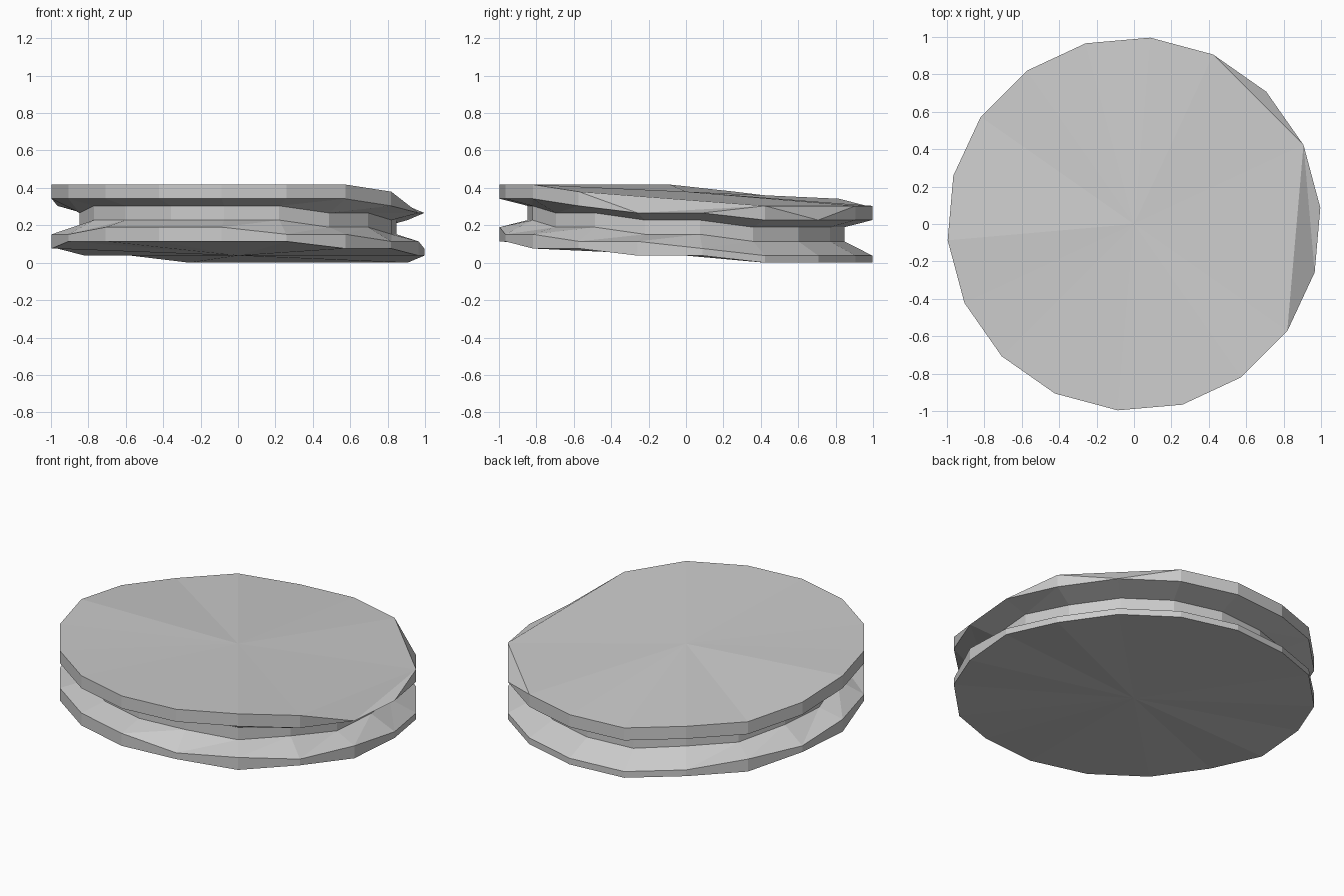
import bpy, bmesh, math

if "Cube" in bpy.data.objects:
    bpy.data.objects.remove(bpy.data.objects["Cube"])

SIDES = 18
STEP = 0.038          # heights snap to a coarse grid
START = math.radians(5)

# profile from bottom to top: radius, height at centre in grid steps
PROFILE = [(1.0, 1.5), (1.0, 2.9), (0.85, 4.5), (0.85, 6.5), (1.0, 7.6), (1.0, 9.7)]
CHIPPED = {0, 2, 17}  # corners where the top edge is cut down to the flange underside

bm = bmesh.new()


def ring(radius, height):
    verts = []
    for i in range(SIDES):
        a = START + i * math.tau / SIDES
        x, y = radius * math.cos(a), radius * math.sin(a)
        # tilted plane, snapped to the grid
        level = min(11, max(0, round(height - 1.7 * y - 0.8 * x)))
        verts.append(bm.verts.new((x, y, level * STEP)))
    return verts


def face(*verts):
    unique = list(dict.fromkeys(verts))
    if len(unique) > 2:
        bm.faces.new(unique)


rings = [ring(r, h) for r, h in PROFILE]

# chipped corners share the vertex below
for i in CHIPPED:
    bm.verts.remove(rings[-1][i])
    rings[-1][i] = rings[-2][i]

# side bands, split into triangles
for low, high in zip(rings, rings[1:]):
    for i in range(SIDES):
        j = (i + 1) % SIDES
        face(low[i], low[j], high[j])
        face(low[i], high[j], high[i])

# bottom fan
hub_low = bm.verts.new((0, 0, 1 * STEP))
for i in range(SIDES):
    face(hub_low, rings[0][(i + 1) % SIDES], rings[0][i])

# top fan between intact corners, plus sloped faces filling the chips
hub_top = bm.verts.new((0, 0, 10 * STEP))
top = rings[-1]
intact = [i for i in range(SIDES) if i not in CHIPPED]
for n, i in enumerate(intact):
    j = intact[(n + 1) % len(intact)]
    face(hub_top, top[i], top[j])
    span = (j - i) % SIDES
    for k in range(1, span):
        face(top[j], top[i + k - 1], top[(i + k) % SIDES])

bmesh.ops.recalc_face_normals(bm, faces=bm.faces)
mesh = bpy.data.meshes.new("grooved_disc")
bm.to_mesh(mesh)
bm.free()
bpy.context.collection.objects.link(bpy.data.objects.new("grooved_disc", mesh))
